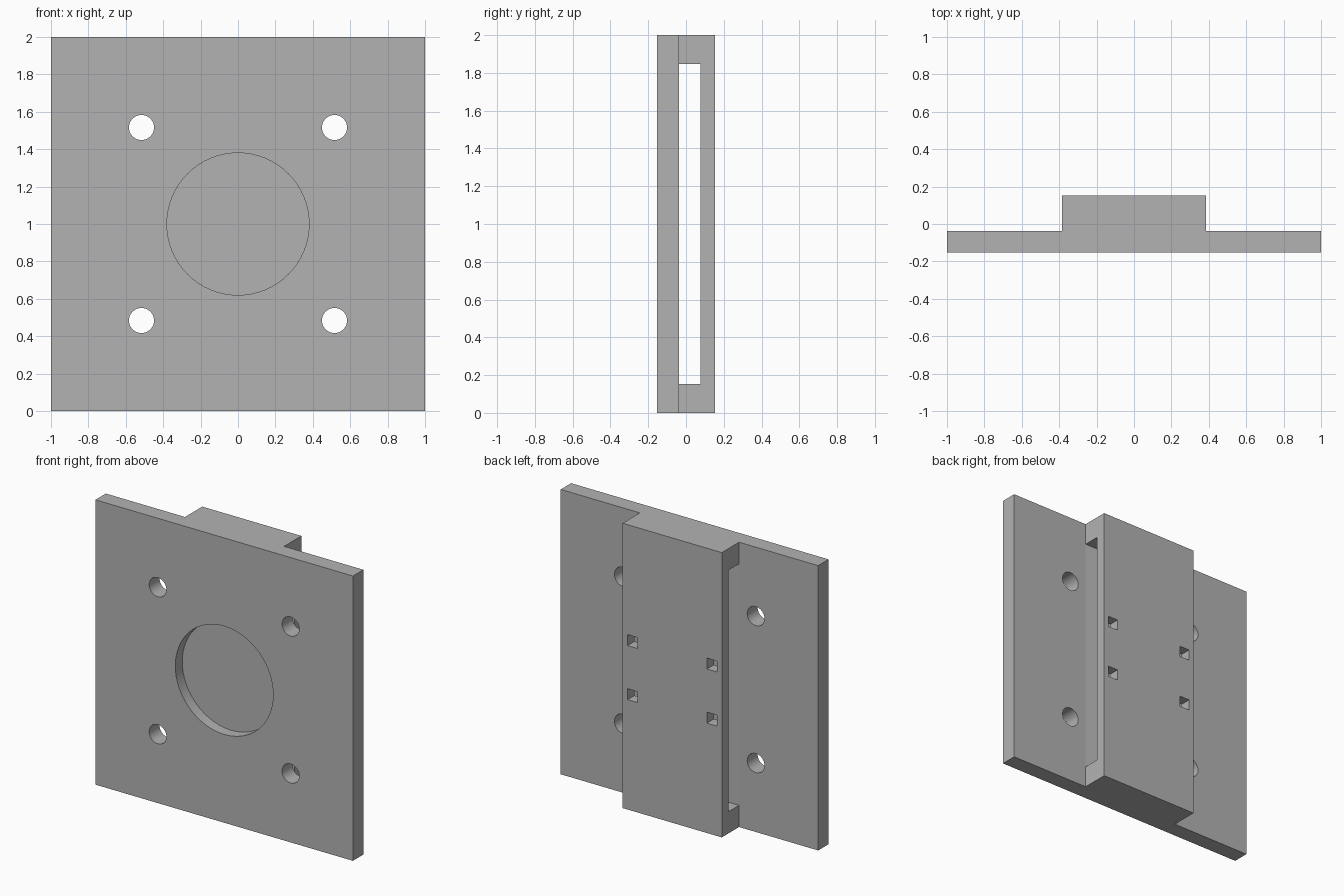
import bpy
import bmesh
import math
from mathutils import Matrix, Vector

cube = bpy.data.objects.get("Cube")
if cube:
    bpy.data.objects.remove(cube, do_unlink=True)

# Main dimensions
FRONT, PLATE_BACK, SLOT_BACK, BACK = -0.153, -0.038, 0.077, 0.153
HALF, RAIL = 1.0, 0.385
MID = 1.0

grey = bpy.data.materials.new("plain_grey")
grey.use_nodes = True
grey.diffuse_color = (0.45, 0.45, 0.45, 1)
grey.node_tree.nodes["Principled BSDF"].inputs["Base Color"].default_value = grey.diffuse_color


def make_object(name, bm):
    bmesh.ops.recalc_face_normals(bm, faces=bm.faces)
    mesh = bpy.data.meshes.new(name)
    bm.to_mesh(mesh)
    bm.free()
    mesh.materials.append(grey)
    obj = bpy.data.objects.new(name, mesh)
    bpy.context.collection.objects.link(obj)
    return obj


def box(name, low, high):
    bm = bmesh.new()
    low, high = Vector(low), Vector(high)
    size = Matrix.Diagonal(high - low).to_4x4()
    bmesh.ops.create_cube(bm, size=1, matrix=Matrix.Translation((low + high) / 2) @ size)
    return make_object(name, bm)


def bore(name, x, z, radius, y0, y1):
    bm = bmesh.new()
    place = Matrix.Translation((x, (y0 + y1) / 2, z)) @ Matrix.Rotation(math.pi / 2, 4, "X")
    bmesh.ops.create_cone(bm, cap_ends=True, segments=64, radius1=radius,
                          radius2=radius, depth=y1 - y0, matrix=place)
    return make_object(name, bm)


def cut(target, cutter):
    mod = target.modifiers.new("cut", "BOOLEAN")
    mod.operation = "DIFFERENCE"
    mod.solver = "EXACT"
    mod.object = cutter
    bpy.context.view_layer.objects.active = target
    bpy.ops.object.modifier_apply(modifier=mod.name)
    bpy.data.objects.remove(cutter, do_unlink=True)


# Plate and raised back rail: one T-shaped profile, extruded upwards
bm = bmesh.new()
half_profile = [(HALF, FRONT), (HALF, PLATE_BACK), (RAIL, PLATE_BACK), (RAIL, BACK)]
profile = half_profile + [(-x, y) for x, y in reversed(half_profile)]
base = bm.faces.new([bm.verts.new((x, y, 0)) for x, y in profile])
top = bmesh.ops.extrude_face_region(bm, geom=[base])
bmesh.ops.translate(bm, vec=(0, 0, 2 * HALF),
                    verts=[v for v in top["geom"] if isinstance(v, bmesh.types.BMVert)])
body = make_object("mounting_plate", bm)

# Long slot between the plate and the rail
cut(body, box("slot_cutter", (-0.5, PLATE_BACK, 0.152), (0.5, SLOT_BACK, 1.848)))

# Shallow round recess in the front
cut(body, bore("recess_cutter", 0, MID, 0.38, FRONT - 0.1, FRONT + 0.077))

# Four bolt holes through the plate and four square holes through the rail
for sx in (-1, 1):
    for sz in (-1, 1):
        cut(body, bore("bolt_cutter", sx * 0.516, MID + sz * 0.516, 0.067,
                       FRONT - 0.1, PLATE_BACK + 0.1))
        x, z, h = sx * 0.308, MID + sz * 0.19, 0.0385
        cut(body, box("square_cutter", (x - h, SLOT_BACK - 0.05, z - h),
                      (x + h, BACK + 0.1, z + h)))

# Smooth bores, sharp edges elsewhere
body.select_set(True)
bpy.context.view_layer.objects.active = body
bpy.ops.object.shade_smooth_by_angle(angle=math.radians(30))
